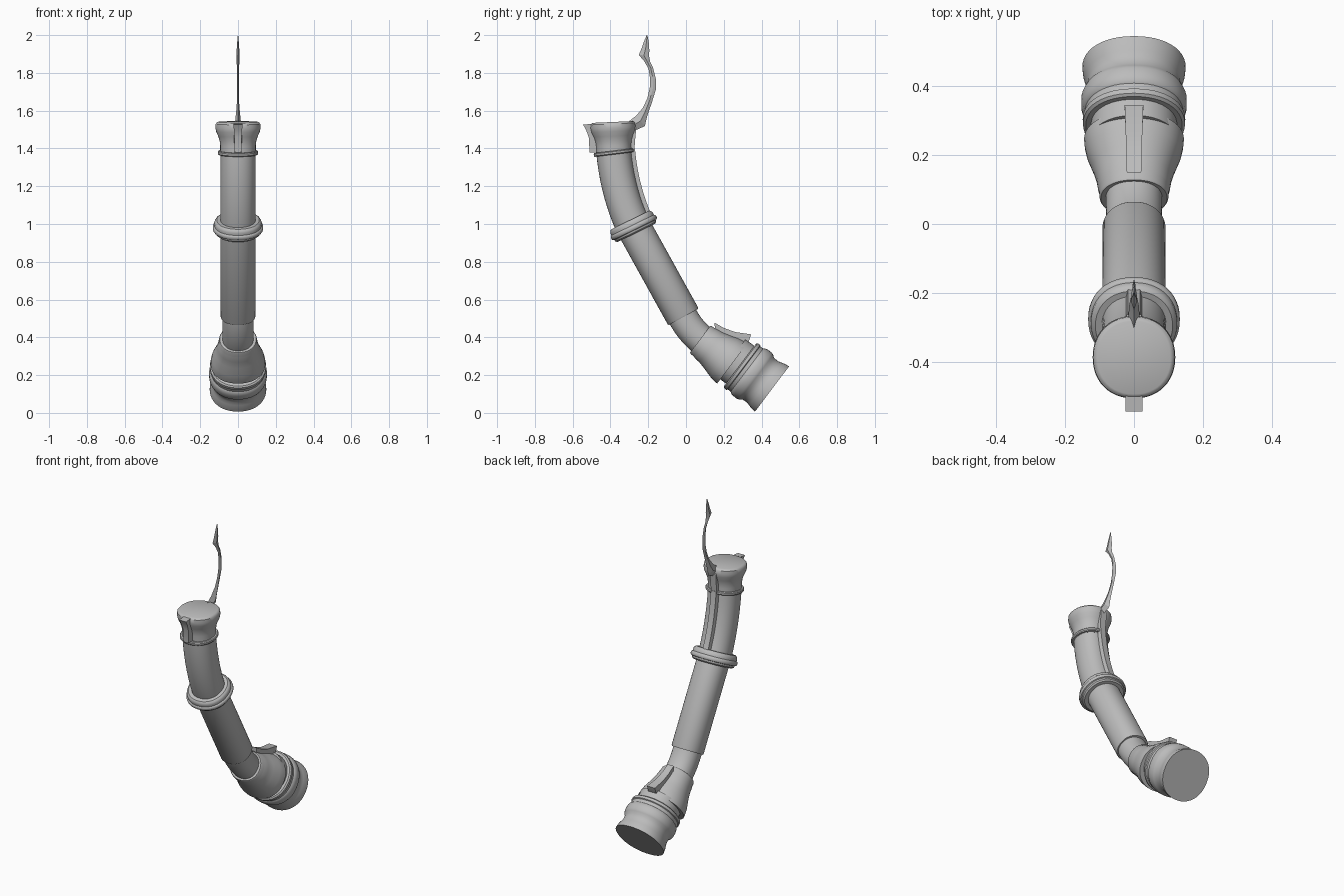
import bpy, bmesh, math
from mathutils import Vector

cube = bpy.data.objects.get("Cube")
if cube:
    bpy.data.objects.remove(cube, do_unlink=True)

GREY = (0.5, 0.5, 0.5, 1)
mat = bpy.data.materials.new("plain grey")
mat.use_nodes = True
mat.diffuse_color = GREY
mat.node_tree.nodes["Principled BSDF"].inputs["Base Color"].default_value = GREY
SIDES = 48


def finish(name, bm, smooth=35):
    bmesh.ops.recalc_face_normals(bm, faces=bm.faces)
    mesh = bpy.data.meshes.new(name)
    bm.to_mesh(mesh)
    bm.free()
    mesh.materials.append(mat)
    ob = bpy.data.objects.new(name, mesh)
    bpy.context.collection.objects.link(ob)
    bpy.ops.object.select_all(action='DESELECT')
    ob.select_set(True)
    bpy.context.view_layer.objects.active = ob
    bpy.ops.object.shade_smooth_by_angle(angle=math.radians(smooth))
    return ob


def skin(name, rings, smooth=35):
    """Bridge rings of points and close both ends."""
    bm = bmesh.new()
    loops = [[bm.verts.new(p) for p in ring] for ring in rings]
    n = len(loops[0])
    for a, b in zip(loops, loops[1:]):
        for i in range(n):
            j = (i + 1) % n
            bm.faces.new((a[i], a[j], b[j], b[i]))
    bm.faces.new(loops[0])
    bm.faces.new(loops[-1])
    return finish(name, bm, smooth)


def ring(y, z, lean, r, depth=1.0, square=2.15):
    """Slightly squared circle whose axis leans back from straight down."""
    a = math.radians(lean)
    pts = []
    for i in range(SIDES):
        t = 2 * math.pi * i / SIDES
        c, s = math.cos(t), math.sin(t)
        u = math.copysign(abs(c) ** (2 / square), c) * r
        v = math.copysign(abs(s) ** (2 / square), s) * r * depth
        pts.append(Vector((u, y + v * math.cos(a), z + v * math.sin(a))))
    return pts


def turned(name, y, z, lean, profile, depth=1.0):
    """Profile of (distance along axis, radius)."""
    a = math.radians(lean)
    return skin(name, [ring(y + t * math.sin(a), z - t * math.cos(a), lean, r, depth)
                       for t, r in profile])


def bend(p0, p1, p2, steps=12):
    """Points and lean angles along a curved centre line."""
    p0, p1, p2 = Vector(p0), Vector(p1), Vector(p2)
    for i in range(steps + 1):
        t = i / steps
        p = p0 * (1 - t) ** 2 + p1 * 2 * t * (1 - t) + p2 * t * t
        d = (p1 - p0) * (1 - t) + (p2 - p1) * t
        yield p.x, p.y, math.degrees(math.atan2(d.x, -d.y))


def plate(name, outline):
    """Side outline of (y, z, half width)."""
    bm = bmesh.new()
    left = [bm.verts.new((w, y, z)) for y, z, w in outline]
    right = [bm.verts.new((-w, y, z)) for y, z, w in outline]
    bm.faces.new(left)
    bm.faces.new(right)
    for i in range(len(outline)):
        j = (i + 1) % len(outline)
        bm.faces.new((left[i], left[j], right[j], right[i]))
    bmesh.ops.triangulate(bm, faces=[f for f in bm.faces if len(f.verts) > 4])
    return finish(name, bm, 25)


# Flared head and collar
turned("flared_head", -0.388, 1.54, 2.5,
       [(0, .106), (.003, .112), (.01, .118), (.03, .12), (.05, .116),
        (.075, .105), (.1, .097), (.125, .094), (.17, .094)])
turned("head_collar", -0.383, 1.388, 7,
       [(0, .09), (0, .103), (.005, .107), (.015, .107), (.02, .103), (.02, .09)])

# Curved upper tube with its back ridge
UPPER = ((-0.383, 1.39), (-0.361, 1.15), (-0.265, 0.96))
upper = list(bend(*UPPER))
skin("upper_tube", [ring(y, z, a, .093) for y, z, a in upper])
strip = []
for y, z, a in upper:
    c, s = math.cos(math.radians(a)), math.sin(math.radians(a))
    strip.append([Vector((x, y + d * c, z + d * s))
                  for x, d in ((-.025, .08), (-.018, .113), (.018, .113), (.025, .08))])
skin("back_ridge", strip)
plate("ridge_head", [(-.29, 1.53, .022), (-.263, 1.51, .022), (-.268, 1.46, .02),
                     (-.276, 1.36, .018), (-.31, 1.36, .022)])

# Middle ring in two bands
turned("middle_ring", -0.278, 0.985, 26,
       [(-.04, .088), (-.04, .112), (-.034, .12), (-.024, .125), (-.01, .125),
        (-.008, .129), (-.002, .133), (.01, .133), (.016, .129), (.018, .122),
        (.028, .12), (.035, .112), (.035, .088)])

# Straight lower tube and elbow
turned("lower_tube", -0.275, 0.98, 29, [(0, .092), (.533, .092), (.54, .089)])
skin("elbow", [ring(y, z, a, .082, .97) for y, z, a in
               bend((-.02, .515), (.022, .435), (.09, .38))])

# Cone with top fin
turned("cone", 0.075, 0.39, 53,
       [(0, .08), (0, .096), (.006, .1), (.03, .102), (.034, .104), (.07, .109),
        (.11, .12), (.16, .137), (.19, .143), (.213, .145)], .92)
plate("cone_fin", [(.15, .478, .021), (.2, .45, .022), (.26, .428, .024),
                   (.345, .416, .027), (.335, .385, .027), (.29, .31, .025),
                   (.14, .38, .02), (.155, .44, .02)])

# Stepped base
turned("base_core", 0.24, 0.29, 53, [(0, .125), (.08, .125)])
turned("base", 0.286, 0.254, 53,
       [(0, .12), (0, .14), (.006, .148), (.022, .149), (.026, .143), (.046, .143),
        (.052, .149), (.07, .153), (.095, .153), (.108, .148), (.122, .138),
        (.15, .137), (.168, .142), (.19, .148), (.212, .15)])

# Front lug
plate("front_lug", [(-.545, 1.526, .024), (-.5, 1.53, .024), (-.46, 1.38, .018),
                    (-.51, 1.378, .017), (-.515, 1.46, .019), (-.53, 1.5, .022)])

# Curved blade: front edge, back edge, half thickness
BLADE = [(-.31, 1.538, -.27, 1.495, .016), (-.265, 1.572, -.218, 1.518, .015),
         (-.228, 1.615, -.206, 1.57, .01), (-.205, 1.665, -.18, 1.645, .005),
         (-.192, 1.72, -.16, 1.71, .004), (-.19, 1.77, -.16, 1.77, .004),
         (-.198, 1.82, -.175, 1.83, .005), (-.22, 1.86, -.19, 1.86, .008),
         (-.25, 1.895, -.196, 1.89, .009), (-.235, 1.93, -.194, 1.92, .007),
         (-.221, 1.97, -.197, 1.96, .004), (-.208, 2.0, -.204, 1.998, .001)]
sections = []
for y0, z0, y1, z1, w in BLADE:
    ym, zm = (y0 + y1) / 2, (z0 + z1) / 2
    sections.append([(0, y0, z0), (w, ym, zm), (0, y1, z1), (-w, ym, zm)])
skin("blade", sections, 20)
